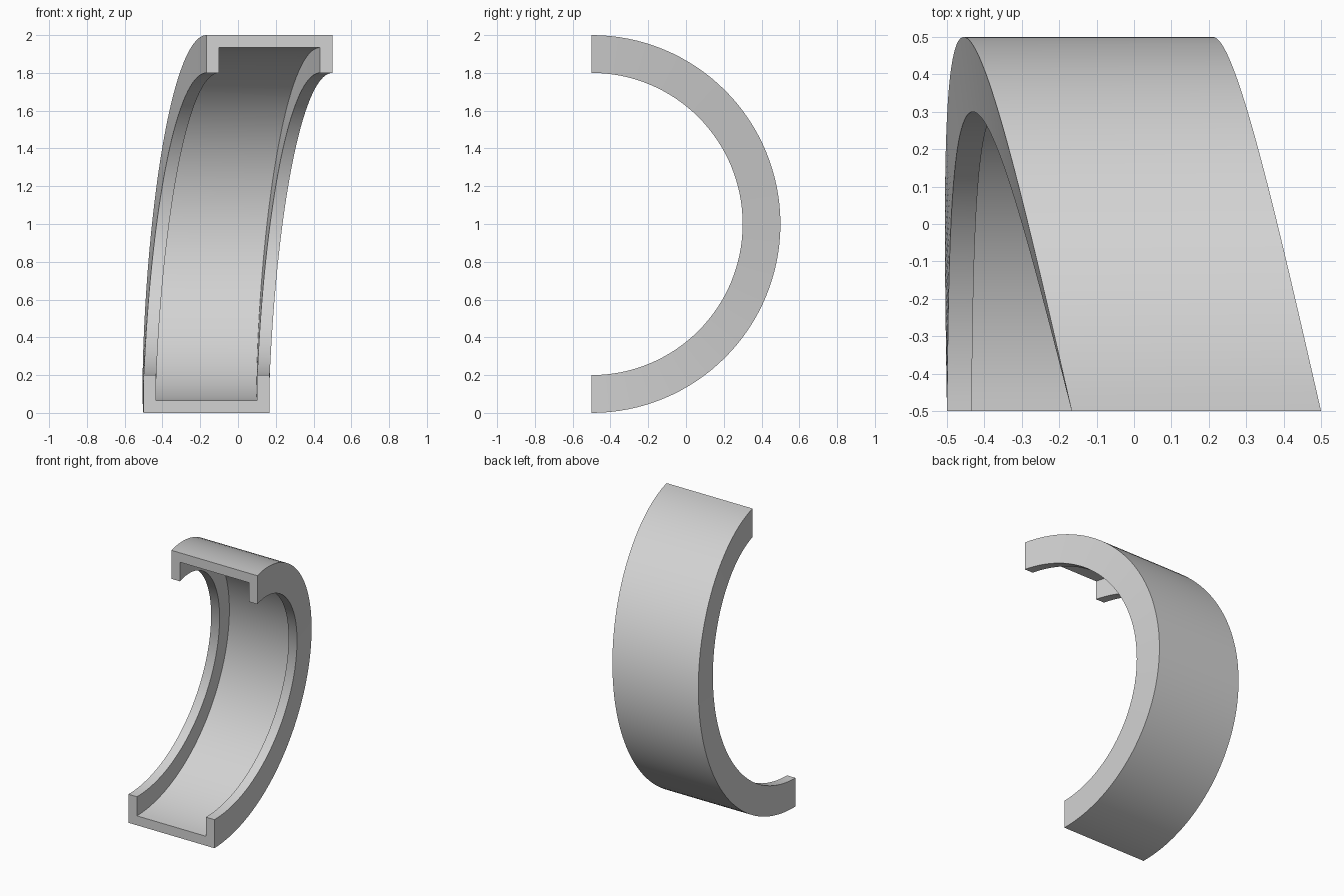
import bpy, bmesh, math

if "Cube" in bpy.data.objects:
    bpy.data.objects.remove(bpy.data.objects["Cube"])

SEGMENTS = 64
WIDTH, SHIFT = 2 / 3, 1 / 3     # track width and sideways travel over the half turn
R_OUT, R_IN, WALL = 1.0, 0.8, 0.066
SKEW = 0.122                    # sideways lean of the helix away from the opening

# Channel cross-section: (distance across the track, radius)
section = [
    (0, R_OUT), (WIDTH, R_OUT), (WIDTH, R_IN), (WIDTH - WALL, R_IN),
    (WIDTH - WALL, R_OUT - WALL), (WALL, R_OUT - WALL), (WALL, R_IN), (0, R_IN),
]


def place(across, radius, t):
    """Point of the section at t = 0 (bottom) to 1 (top) of the half loop."""
    a = math.pi * t
    depth = radius * math.sin(a)
    return (-0.5 + across + SHIFT * t - SKEW * depth,
            -0.5 + depth,
            1 - radius * math.cos(a))


# Sweep the channel round the half loop
bm = bmesh.new()
rings = [[bm.verts.new(place(c, r, i / SEGMENTS)) for c, r in section]
         for i in range(SEGMENTS + 1)]
n = len(section)
for lower, upper in zip(rings, rings[1:]):
    for j in range(n):
        k = (j + 1) % n
        bm.faces.new((lower[j], lower[k], upper[k], upper[j]))

# Flat end caps
bm.faces.new(rings[0])
bm.faces.new(rings[-1])
bmesh.ops.recalc_face_normals(bm, faces=bm.faces)

mesh = bpy.data.meshes.new("half_loop_track")
bm.to_mesh(mesh)
bm.free()
track = bpy.data.objects.new("half_loop_track", mesh)
bpy.context.collection.objects.link(track)

grey = bpy.data.materials.new("light grey")
grey.diffuse_color = (0.65, 0.65, 0.65, 1)
grey.use_nodes = True
grey.node_tree.nodes["Principled BSDF"].inputs["Base Color"].default_value = grey.diffuse_color
mesh.materials.append(grey)

# Smooth curve, sharp channel edges
bpy.context.view_layer.objects.active = track
track.select_set(True)
bpy.ops.object.shade_smooth_by_angle(angle=math.radians(30))
